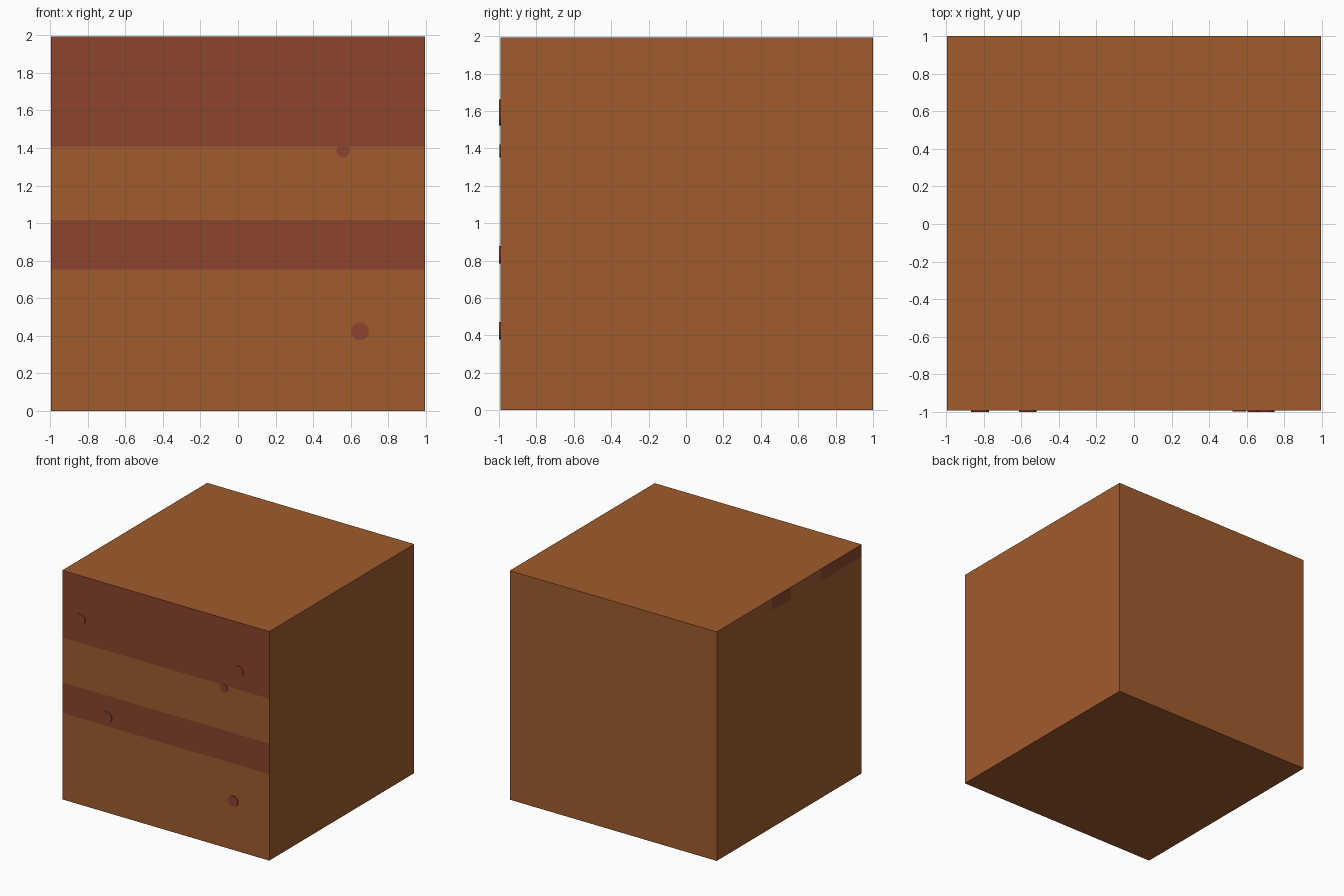
import bpy, bmesh, math
from mathutils import Matrix

if "Cube" in bpy.data.objects:
    bpy.data.objects.remove(bpy.data.objects["Cube"])


def material(name, rgb):
    m = bpy.data.materials.new(name)
    m.diffuse_color = (*rgb, 1)
    m.use_nodes = True
    m.node_tree.nodes["Principled BSDF"].inputs["Base Color"].default_value = m.diffuse_color
    return m


brown = material("orange_brown", (0.352, 0.107, 0.026))
red = material("brick_red", (0.262, 0.058, 0.027))

S = 1.993            # cube side
H = S / 2
FRONT = 1 - S        # y of the front face; discs reach y = -1


def finish(name, bm, mats):
    me = bpy.data.meshes.new(name)
    bm.to_mesh(me)
    bm.free()
    for m in mats:
        me.materials.append(m)
    ob = bpy.data.objects.new(name, me)
    bpy.context.collection.objects.link(ob)
    return ob


# Crate body, cut so stripes and patches become their own faces
bm = bmesh.new()
bmesh.ops.create_cube(bm, size=S, matrix=Matrix.Translation((0, 1 - H, H)))


def cut(co, no):
    bmesh.ops.bisect_plane(bm, geom=bm.verts[:] + bm.edges[:] + bm.faces[:],
                           plane_co=co, plane_no=no)


stripes = [(0.752, 1.018), (1.409, S)]
patches = [(-1.0, -0.43), (-0.02, 0.24)]
for z in (0.752, 1.018, 1.409, 1.89):
    cut((0, 0, z), (0, 0, 1))
for y in (-0.43, -0.02, 0.24):
    cut((0, y, 0), (0, 1, 0))

bm.normal_update()
for f in bm.faces:
    c, n = f.calc_center_median(), f.normal
    if n.y < -0.5:       # front stripes
        f.material_index = int(any(a < c.z < b for a, b in stripes))
    elif n.x < -0.5:     # small patches along the top of the left side
        f.material_index = int(c.z > 1.89 and any(a < c.y < b for a, b in patches))
finish("crate_body", bm, [brown, red])


# Round studs on the front
def stud(name, x, z, r, out):
    b = bmesh.new()
    back = FRONT + 0.01
    mat = Matrix.Translation((x, (out + back) / 2, z)) @ Matrix.Rotation(math.pi / 2, 4, 'X')
    bmesh.ops.create_cone(b, cap_ends=True, segments=32, radius1=r, radius2=r,
                          depth=back - out, matrix=mat)
    finish(name, b, [red])


for i, (x, z) in enumerate([(-0.82, 1.615), (0.70, 1.57), (-0.565, 0.83), (0.65, 0.425)]):
    stud(f"stud_{i + 1}", x, z, 0.047, -1.0)
stud("small_stud", 0.56, 1.385, 0.035, -0.998)
